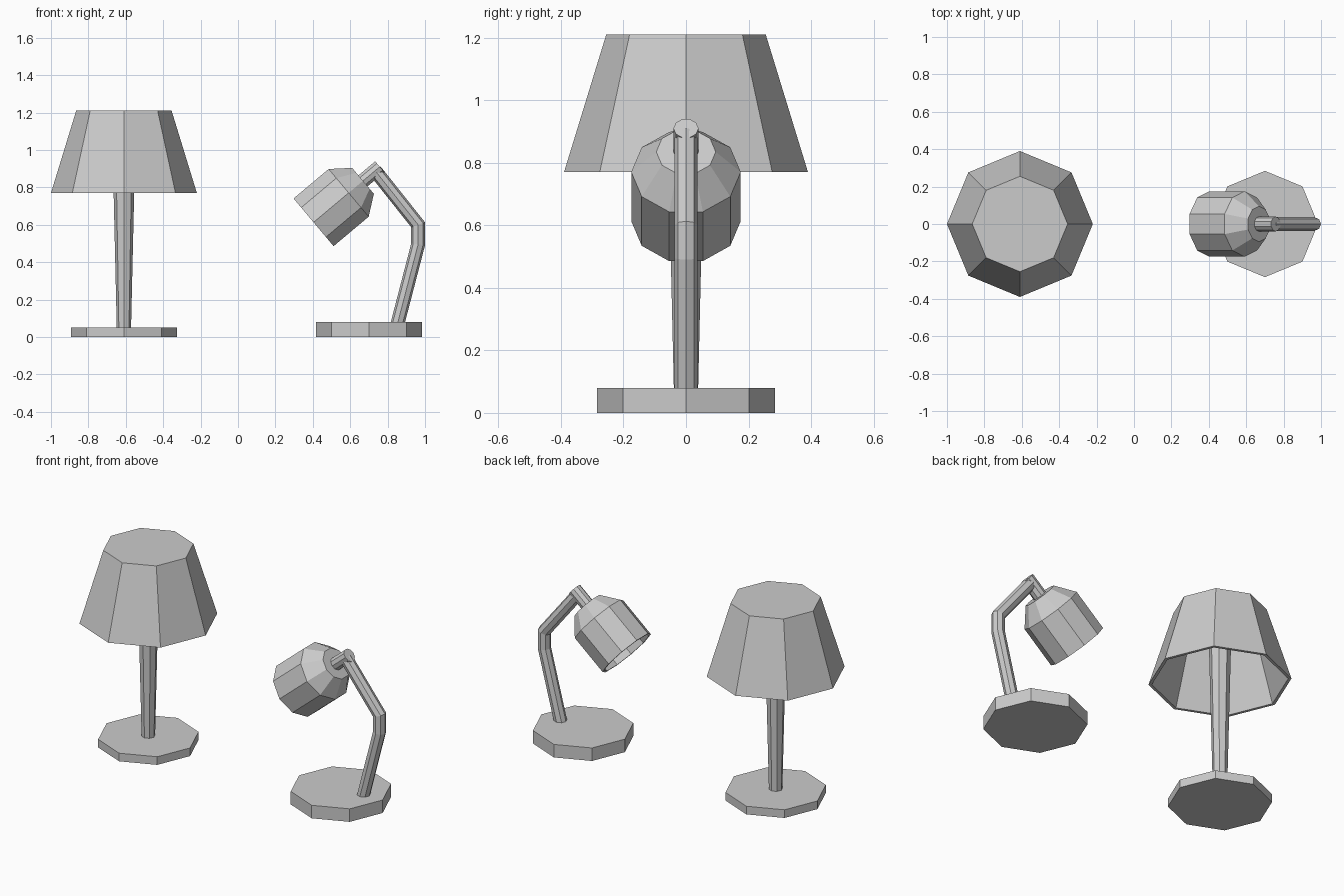
import bpy, bmesh
from math import cos, sin, pi, radians
from mathutils import Matrix, Vector

cube = bpy.data.objects.get("Cube")
if cube:
    bpy.data.objects.remove(cube)

grey = bpy.data.materials.new("plain grey")
grey.use_nodes = True
colour = (0.6, 0.6, 0.6, 1)
grey.diffuse_color = colour
grey.node_tree.nodes["Principled BSDF"].inputs["Base Color"].default_value = colour


def skin(name, rings):
    """Join successive rings of points with quads and cap both ends."""
    bm = bmesh.new()
    loops = [[bm.verts.new(p) for p in ring] for ring in rings]
    n = len(loops[0])
    for a, b in zip(loops, loops[1:]):
        for i in range(n):
            j = (i + 1) % n
            bm.faces.new((a[i], a[j], b[j], b[i]))
    bm.faces.new(loops[0][::-1])
    bm.faces.new(loops[-1])
    bmesh.ops.recalc_face_normals(bm, faces=bm.faces)
    mesh = bpy.data.meshes.new(name)
    bm.to_mesh(mesh)
    bm.free()
    mesh.materials.append(grey)
    obj = bpy.data.objects.new(name, mesh)
    bpy.context.collection.objects.link(obj)
    return obj


def lathe(name, profile, place, sides=8, start=0):
    """Turn (radius, height) pairs around the local z axis."""
    angles = [start + 2 * pi * i / sides for i in range(sides)]
    return skin(name, [[place @ Vector((r * cos(a), r * sin(a), h)) for a in angles]
                       for r, h in profile])


def tube(name, path, radius, sides=8):
    """Sweep a round section along an (x, z) path with mitred bends."""
    pts = [Vector((x, 0, z)) for x, z in path]
    dirs = [(b - a).normalized() for a, b in zip(pts, pts[1:])]
    rings = []
    for k, p in enumerate(pts):
        d0, d1 = dirs[max(k - 1, 0)], dirs[min(k, len(dirs) - 1)]
        mid = (d0 + d1).normalized()
        out = Vector((mid.z, 0, -mid.x)) / mid.dot(d0)
        rings.append([p + radius * (out * cos(a) + Vector((0, sin(a), 0)))
                      for a in (2 * pi * i / sides for i in range(sides))])
    return skin(name, rings)


# Table lamp: base, flared pole and hollow shade
table = Matrix.Translation((-0.61, 0, 0))
lathe("table_lamp_base", [(0.284, 0), (0.284, 0.05)], table)
lathe("table_lamp_pole", [(0.038, 0.04), (0.065, 1.2)], table)
lathe("table_lamp_shade", [(0.24, 1.195), (0.372, 0.77), (0.39, 0.77), (0.255, 1.21)], table)

# Desk lamp: base and bent arm
lathe("desk_lamp_base", [(0.284, 0), (0.284, 0.08)], Matrix.Translation((0.7, 0, 0)))
tube("desk_lamp_arm", [(0.85, 0.06), (0.963, 0.495), (0.963, 0.6), (0.734, 0.888)], 0.037)

# Desk lamp: tilted neck and hollow head
head = Matrix.Translation((0.404, 0, 0.613)) @ Matrix.Rotation(radians(50), 4, "Y")
lathe("desk_lamp_neck", [(0.04, 0.335), (0.04, 0.462)], head, 10, pi / 2)
lathe("desk_lamp_head", [(0.085, 0.333), (0.162, 0.238), (0.162, 0), (0.175, 0),
                         (0.175, 0.245), (0.095, 0.345)], head, 10, pi / 2)
